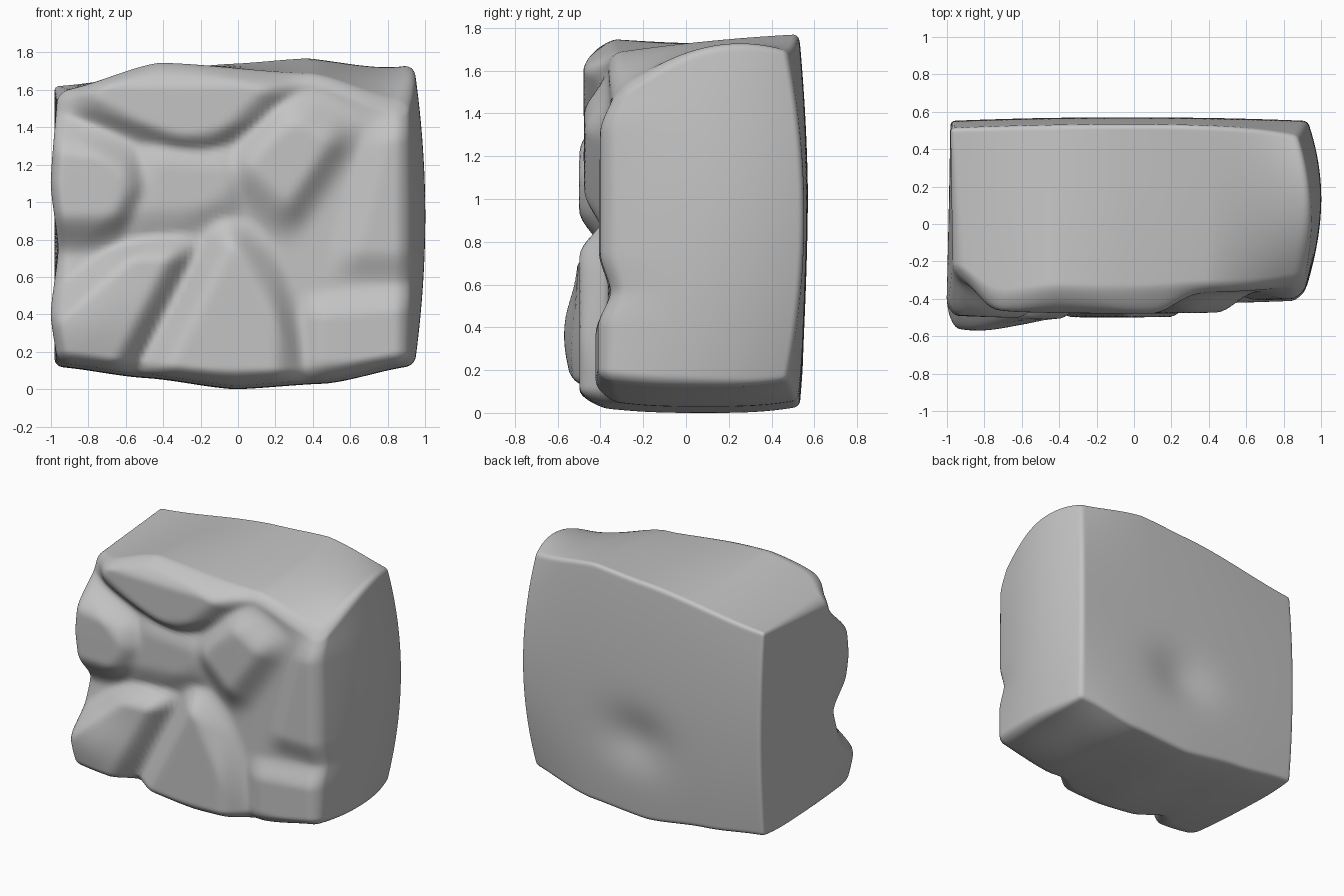
import bpy
import bmesh
import math
from mathutils import Vector

start_cube = bpy.data.objects.get("Cube")
if start_cube:
    bpy.data.objects.remove(start_cube, do_unlink=True)

HALF = Vector((0.95, 0.46, 0.82))

# Edge profiles of the block: (position, offset) pairs
TOP_FRONT = [(-1, 1.59), (-0.42, 1.75), (0.45, 1.68), (1, 1.5)]
TOP_BACK = [(-1, 1.62), (0, 1.74), (0.45, 1.77), (1, 1.69)]
BOTTOM = [(-1, 0.12), (-0.5, 0.06), (0, 0.0), (0.5, 0.03), (1, 0.125)]
LEFT_FRONT = [(0.1, 0.95), (0.4, 1.0), (0.75, 0.95), (1.1, 1.0), (1.65, 0.95)]

# Raised stones on the front: height, falloff, convex outline in x and z
STONES = [
    # brow
    (0.11, 0.2, [(-0.95, 1.5), (-0.5, 1.27), (-0.25, 1.21), (0, 1.27),
                 (0.4, 1.65), (0.1, 1.76), (-0.8, 1.76)]),
    # upper side stone
    (0.14, 0.25, [(-1.5, 0.74), (-0.6, 0.74), (-0.45, 0.9), (-0.4, 1.2),
                  (-0.65, 1.42), (-1.5, 1.52)]),
    # slanted corner stone
    (0.14, 0.18, [(-1.5, 0.02), (-0.58, 0.02), (-0.08, 1.0), (-0.25, 1.12),
                  (-0.6, 0.82), (-1.5, 0.82)]),
    # lower middle stone
    (0.13, 0.22, [(-0.62, -0.06), (0.37, -0.06), (0.37, 0.4), (0.12, 0.87), (-0.1, 0.97)]),
    # hollow between the stones
    (0.06, 0.25, [(-0.75, 0.75), (-0.1, 0.8), (0.15, 1.0), (0.1, 1.35), (-0.55, 1.4)]),
    # diamond stone
    (0.11, 0.25, [(-0.15, 1.15), (0.28, 0.74), (0.54, 1.05), (0.72, 1.4),
                  (0.3, 1.65), (0.0, 1.42)]),
    # flat side stone
    (0.05, 0.2, [(0.48, 0.6), (1.4, 0.58), (1.4, 1.55), (0.7, 1.45)]),
    # low side stone
    (0.06, 0.18, [(0.34, 0.02), (1.4, 0.06), (1.4, 0.58), (0.34, 0.5)]),
]


def lerp(a, b, t):
    return a + (b - a) * t


def clamp(value, low, high):
    return max(low, min(high, value))


def ease(t):
    t = clamp(t, 0, 1)
    return t * t * (3 - 2 * t)


def profile(points, x):
    """Softly interpolated value along a list of points."""
    x = clamp(x, points[0][0], points[-1][0])
    for (xa, a), (xb, b) in zip(points, points[1:]):
        if x <= xb:
            t = (x - xa) / (xb - xa)
            return lerp(a, b, (t + ease(t)) / 2)
    return points[-1][1]


def mound(x, z, cx, cz, rx, rz):
    return math.exp(-((x - cx) / rx) ** 2 - ((z - cz) / rz) ** 2)


def stone_height(x, z, stone):
    """Pillow shape inside a counter-clockwise outline."""
    height, falloff, outline = stone
    for (ax, az), (bx, bz) in zip(outline, outline[1:] + outline[:1]):
        ex, ez = bx - ax, bz - az
        distance = (ex * (z - az) - ez * (x - ax)) / math.hypot(ex, ez)
        height *= ease((distance + 0.04) / falloff)
    return height


def front_relief(x, z):
    """Stones blended softly, with a swelling at the lower corner."""
    blend = sum(stone_height(x, z, stone) ** 4 for stone in STONES) ** 0.25
    return blend + 0.075 * mound(x, z, -0.85, 0.36, 0.3, 0.28)


def round_edges(p):
    """Round the box edges, more at the front than at the back."""
    radius = lerp(0.07, 0.025, clamp((p.y / HALF.y + 1) / 2, 0, 1))
    core = Vector([clamp(c, radius - h, h - radius) for c, h in zip(p, HALF)])
    offset = p - core
    if offset.length > 0:
        reach = max(abs(c) for c in offset)
        core += offset.normalized() * reach
    return core


def shape(p):
    """Turn a point of the box into a point of the carved block."""
    p = round_edges(Vector([c * (1.3 - 0.3 * c * c) * h for c, h in zip(p, HALF)]))
    u, v, w = (c / h for c, h in zip(p, HALF))
    depth, rise, across = (v + 1) / 2, (w + 1) / 2, (u + 1) / 2
    fullness_x, fullness_y, fullness_z = 1 - u * u, 1 - v * v, 1 - w * w

    # top, arched at one side, and bottom
    top = lerp(profile(TOP_FRONT, u), profile(TOP_BACK, u), depth)
    top += 0.12 * fullness_y * max(0, u) ** 3
    z = lerp(profile(BOTTOM, u) + 0.03 * abs(v) ** 3, top, rise)

    # sides, the far one bulging away from its corners
    left = -lerp(profile(LEFT_FRONT, z), 0.975, depth ** 0.6)
    right = lerp(0.91, 0.88, depth) + 0.055 * (fullness_y + depth * fullness_z)
    right += 0.03 * fullness_y * fullness_z
    x = lerp(left, right, across)

    # back with a shallow hollow, front with stones
    back = 0.51 + 0.04 * fullness_z + 0.02 * fullness_x
    back -= 0.04 * max(0, u) ** 4 * (1 - fullness_z)
    back -= 0.05 * mound(x, z, 0.03, 0.6, 0.25, 0.2) * depth
    front = -0.35 - 0.02 * fullness_x + 0.1 * mound(x, z, -1, 1.65, 0.18, 0.22)
    front += 0.04 * mound(x, z, 0.95, 1.6, 0.2, 0.15)
    y = lerp(front, back, depth)
    y -= front_relief(x, z) * max(0, 1 - 2 * depth) ** 2
    return Vector((x, y, z))


# Carved stone block
bm = bmesh.new()
bmesh.ops.create_cube(bm, size=2)
bmesh.ops.subdivide_edges(bm, edges=bm.edges[:], cuts=80, use_grid_fill=True)
for vert in bm.verts:
    vert.co = shape(vert.co)

# Centre on the ground
low = Vector([min(v.co[i] for v in bm.verts) for i in range(3)])
high = Vector([max(v.co[i] for v in bm.verts) for i in range(3)])
middle = (low + high) / 2
middle.z = low.z
for vert in bm.verts:
    vert.co -= middle

mesh = bpy.data.meshes.new("stone_block")
bm.to_mesh(mesh)
bm.free()
block = bpy.data.objects.new("stone_block", mesh)
bpy.context.collection.objects.link(block)

# Stone colour
grey = (0.55, 0.55, 0.55, 1)
material = bpy.data.materials.new("stone grey")
material.use_nodes = True
material.diffuse_color = grey
shader = next(n for n in material.node_tree.nodes if n.type == "BSDF_PRINCIPLED")
shader.inputs["Base Color"].default_value = grey
mesh.materials.append(material)

bpy.ops.object.select_all(action="DESELECT")
block.select_set(True)
bpy.context.view_layer.objects.active = block
bpy.ops.object.shade_smooth_by_angle(angle=math.radians(60))
